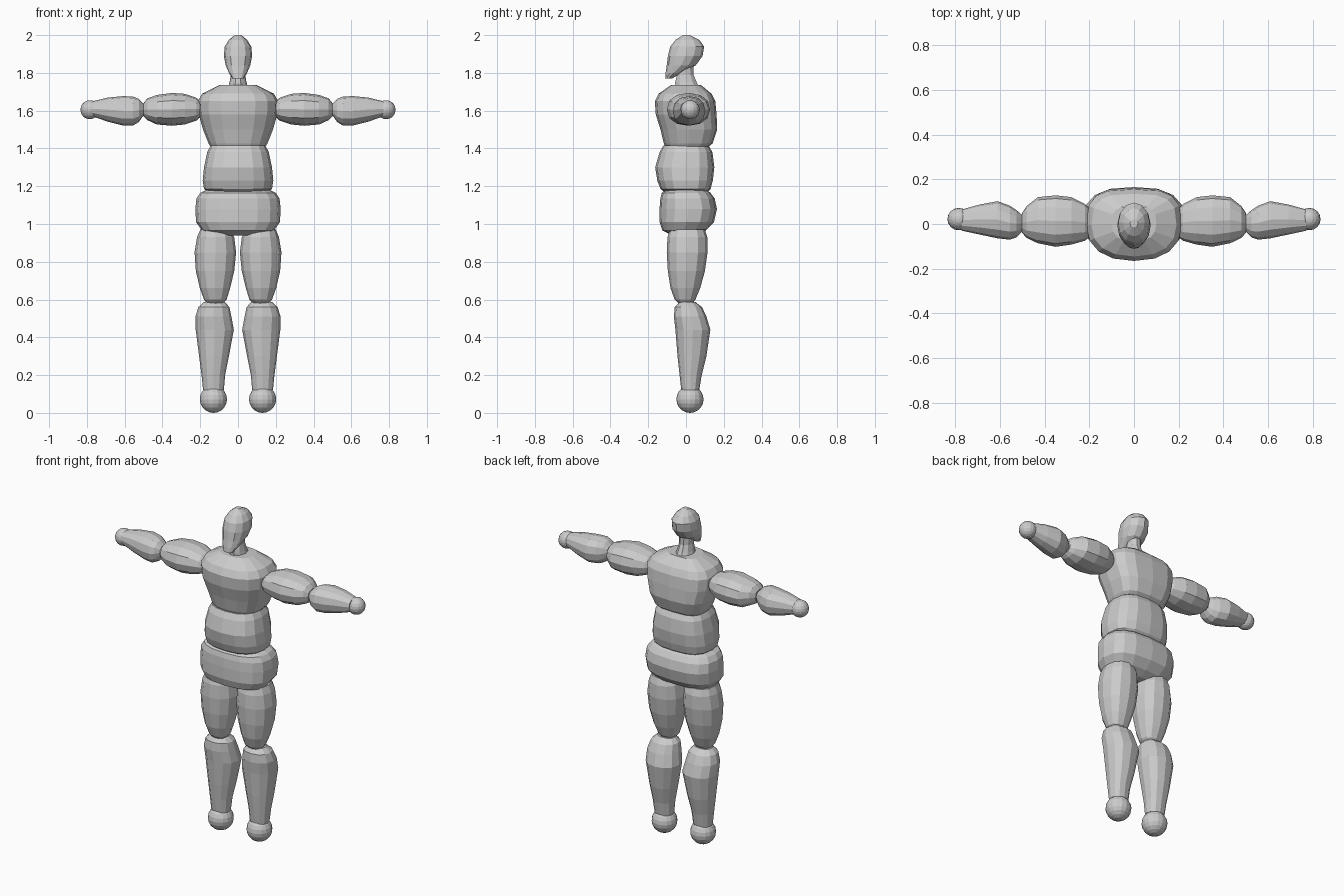
import bpy, bmesh, math


def spow(v, e):
    return math.copysign(abs(v) ** e, v) if abs(v) > 1e-6 else 0.0


def loft(name, rings, axis='z', sides=12, front=2.0, back=2.0, side=1):
    """Rings are (t, a_min, a_max, b_min, b_max).
    axis z: t=z, a=x, b=y.  axis x: t=x, a=z, b=y.  side=-1 mirrors x."""
    bm = bmesh.new()
    loops = []
    for t, a0, a1, b0, b1 in rings:
        loop = []
        for i in range(sides):
            ang = 2 * math.pi * i / sides
            c, s = math.cos(ang), math.sin(ang)
            e = 2 / (back if s > 0 else front)
            a = (a0 + a1) / 2 + (a1 - a0) / 2 * spow(c, e)
            b = (b0 + b1) / 2 + (b1 - b0) / 2 * spow(s, e)
            co = (a, b, t) if axis == 'z' else (t, b, a)
            loop.append(bm.verts.new((co[0] * side, co[1], co[2])))
        loops.append(loop)
    for l0, l1 in zip(loops, loops[1:]):
        for i in range(sides):
            j = (i + 1) % sides
            bm.faces.new((l0[i], l0[j], l1[j], l1[i]))
    bm.faces.new(loops[0])
    bm.faces.new(loops[-1])
    bmesh.ops.recalc_face_normals(bm, faces=bm.faces)
    finish(name, bm)


def finish(name, bm):
    me = bpy.data.meshes.new(name)
    bm.to_mesh(me)
    bm.free()
    bpy.context.collection.objects.link(bpy.data.objects.new(name, me))


def ball(name, r, loc):
    bm = bmesh.new()
    bmesh.ops.create_uvsphere(bm, u_segments=16, v_segments=10, radius=r)
    bmesh.ops.translate(bm, verts=bm.verts, vec=loc)
    finish(name, bm)


def sym(rows):
    # centred rings given as (z, half width, y_min, y_max)
    return [(z, -w, w, y0, y1) for z, w, y0, y1 in rows]


# head, with the chin forward and the jaw sloping back
loft("head", sym([
    (1.77, .03, -.11, -.075), (1.80, .048, -.108, -.02), (1.84, .065, -.102, .052),
    (1.89, .075, -.096, .088), (1.94, .07, -.083, .096), (1.975, .048, -.055, .07),
    (2.0, .018, -.015, .02)]), front=2.2)

# neck
loft("neck", sym([
    (1.70, .06, -.06, .085), (1.75, .045, -.06, .06),
    (1.79, .038, -.05, .042), (1.86, .04, -.05, .04)]), sides=10)

# torso blocks
loft("chest", sym([
    (1.41, .145, -.11, .12), (1.425, .155, -.117, .14), (1.50, .185, -.135, .165),
    (1.58, .208, -.16, .162), (1.65, .213, -.165, .155), (1.69, .19, -.145, .135),
    (1.735, .10, -.08, .08)]), sides=16, front=2.3, back=3.2)
loft("abdomen", sym([
    (1.17, .16, -.115, .115), (1.185, .18, -.135, .13), (1.23, .187, -.152, .142),
    (1.30, .18, -.163, .15), (1.38, .163, -.14, .14), (1.415, .145, -.12, .12)]),
    sides=16, front=2.4, back=2.8)
loft("pelvis", sym([
    (.94, .10, -.07, .06), (.965, .19, -.125, .105), (1.01, .222, -.14, .148),
    (1.08, .226, -.14, .164), (1.135, .22, -.136, .152), (1.165, .20, -.128, .13),
    (1.18, .17, -.11, .11)]), sides=16, front=2.5, back=2.7)

for side, tag in ((1, "left"), (-1, "right")):
    # legs
    loft(tag + "_thigh", [
        (.58, .08, .165, -.04, .035), (.60, .06, .18, -.06, .05),
        (.66, .042, .202, -.082, .075), (.75, .02, .223, -.096, .10),
        (.85, .01, .23, -.102, .114), (.93, .02, .217, -.098, .113),
        (.97, .04, .20, -.085, .10)], front=2.2, back=2.2, side=side)
    loft(tag + "_calf", [
        (.12, .075, .185, -.025, .07), (.20, .068, .193, -.034, .083),
        (.30, .048, .206, -.045, .108), (.44, .022, .224, -.056, .129),
        (.51, .035, .225, -.064, .108), (.56, .045, .21, -.06, .085),
        (.587, .07, .18, -.035, .05)], front=2.2, back=2.2, side=side)
    ball(tag + "_foot", .072, (.13 * side, .021, .072))

    # arms
    loft(tag + "_upper_arm", [
        (.20, 1.565, 1.65, -.06, .07), (.22, 1.547, 1.668, -.075, .09),
        (.28, 1.527, 1.689, -.092, .12), (.35, 1.52, 1.694, -.102, .128),
        (.43, 1.527, 1.683, -.086, .12), (.48, 1.55, 1.665, -.062, .08),
        (.50, 1.57, 1.64, -.04, .05)], axis='x', front=2.2, back=2.2, side=side)
    loft(tag + "_forearm", [
        (.50, 1.575, 1.635, -.035, .04), (.525, 1.54, 1.662, -.06, .062),
        (.555, 1.522, 1.675, -.07, .082), (.61, 1.522, 1.677, -.064, .102),
        (.69, 1.542, 1.669, -.047, .087), (.77, 1.57, 1.65, -.03, .065)],
        axis='x', front=2.2, back=2.2, side=side)
    ball(tag + "_hand", .05, (.784 * side, .022, 1.605))
